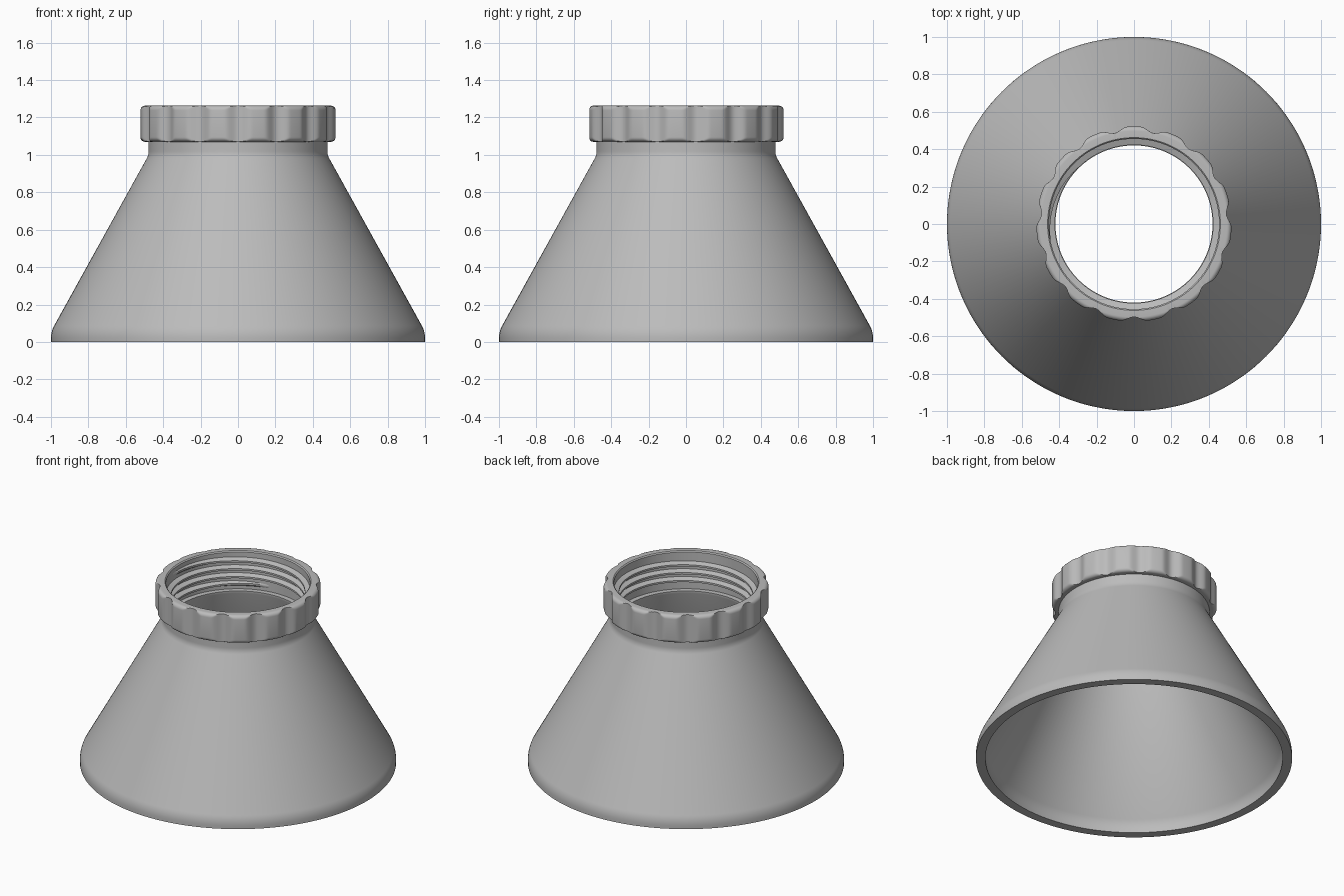
import bpy, bmesh
from math import sin, cos, pi, tau, radians

cube = bpy.data.objects.get("Cube")
if cube:
    bpy.data.objects.remove(cube, do_unlink=True)

# Single plain grey plastic
grey = bpy.data.materials.new("grey_plastic")
grey.use_nodes = True
colour = (0.5, 0.5, 0.5, 1)
grey.diffuse_color = colour
grey.node_tree.nodes["Principled BSDF"].inputs["Base Color"].default_value = colour


def skin(name, rings, loop, angle=35):
    """Join equal closed sections into a surface; loop closes the last to the first."""
    bm = bmesh.new()
    rows = [[bm.verts.new(p) for p in ring] for ring in rings]
    n = len(rows[0])
    pairs = list(zip(rows, rows[1:]))
    if loop:
        pairs.append((rows[-1], rows[0]))
    else:
        bm.faces.new(rows[0])
        bm.faces.new(rows[-1])
    for a, b in pairs:
        for i in range(n):
            j = (i + 1) % n
            bm.faces.new((a[i], a[j], b[j], b[i]))
    bmesh.ops.recalc_face_normals(bm, faces=bm.faces)
    mesh = bpy.data.meshes.new(name)
    bm.to_mesh(mesh)
    bm.free()
    mesh.materials.append(grey)
    obj = bpy.data.objects.new(name, mesh)
    bpy.context.collection.objects.link(obj)
    bpy.ops.object.select_all(action='DESELECT')
    obj.select_set(True)
    bpy.context.view_layer.objects.active = obj
    bpy.ops.object.shade_smooth_by_angle(angle=radians(angle))
    return obj


def lathe(name, profile, segments, limit=lambda a: 9):
    """Revolve a closed (radius, z) profile, clipped to an angle-based radius."""
    rings = []
    for k in range(segments):
        a = tau * k / segments
        rings.append([(min(r, limit(a)) * cos(a), min(r, limit(a)) * sin(a), z)
                      for r, z in profile])
    return skin(name, rings, True)


def arc(r, z, radius, start, end, steps=6):
    """Points of a fillet around centre (r, z)."""
    return [(r + radius * cos(radians(start + (end - start) * i / steps)),
             z + radius * sin(radians(start + (end - start) * i / steps)))
            for i in range(steps + 1)]


# Hollow cone with a rounded foot and a short neck
outer = [(1.0, 0)] + arc(0.86, 0.02, 0.14, 0, 29) + arc(0.558, 1.02, 0.08, 209, 180)
inner = [(0.478, 1.08), (0.455, 1.08), (0.455, 1.0), (0.42, 1.0), (0.42, 0.985)]
foot = arc(0.80, 0.02, 0.14, 29, 0)
lathe("funnel_body", outer + inner + foot + [(0.94, 0)], 144)

# Grip ring with fifteen scalloped finger grooves
OUTER, GROOVES, HALF_WIDTH, DEPTH = 0.522, 15, radians(8.5), 0.025


def scallop(a):
    step = tau / GROOVES
    d = (a + pi / 2 + step / 2) % step - step / 2
    if abs(d) > HALF_WIDTH:
        return OUTER
    return OUTER - DEPTH * 0.5 * (1 + cos(pi * d / HALF_WIDTH))


F = 0.025
ring = ([(0.455, 1.07)] + arc(OUTER - F, 1.07 + F, F, -90, 0)
        + arc(OUTER - F, 1.263 - F, F, 0, 90) + [(0.462, 1.263), (0.455, 1.256)])
lathe("grip_ring", ring, 360, scallop)

# Internal screw thread, tapering away at both ends
TURNS, PITCH, STEPS = 3.25, 0.055, 288
sections = []
for k in range(STEPS + 1):
    t = k / STEPS
    a = radians(100) + tau * TURNS * t
    z = 1.035 + PITCH * TURNS * t
    height = 0.032 * min(1, t * 20 + 0.05, (1 - t) * 20 + 0.05)
    section = [(0.46, -0.02), (0.455 - height, -0.006),
               (0.455 - height, 0.006), (0.46, 0.02)]
    sections.append([(r * cos(a), r * sin(a), z + dz) for r, dz in section])
skin("screw_thread", sections, False)
